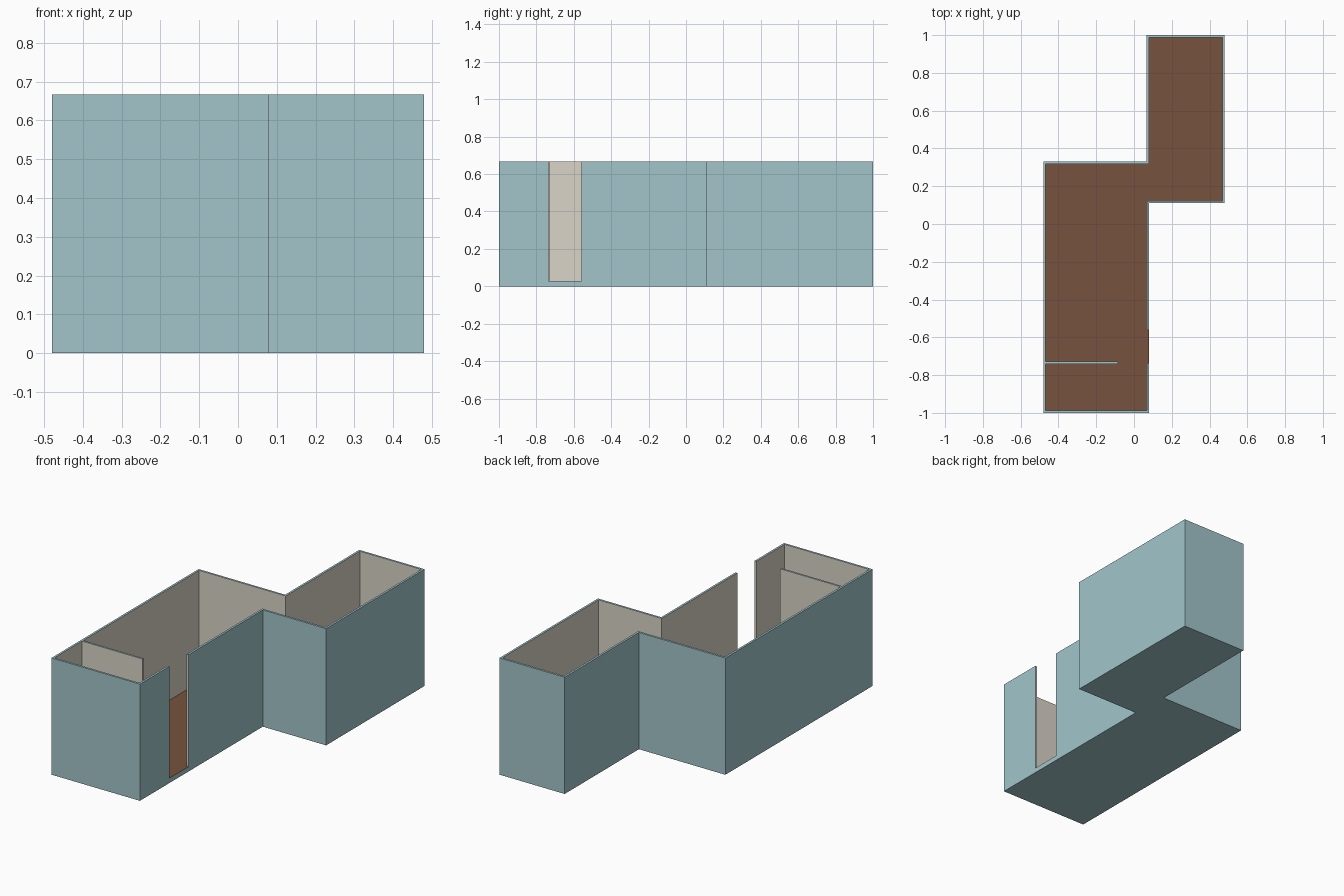
import bpy, bmesh
from mathutils import Vector

if "Cube" in bpy.data.objects:
    bpy.data.objects.remove(bpy.data.objects["Cube"])

H, F, T = 0.667, 0.028, 0.012   # wall top, floor level, wall thickness


def material(name, color):
    m = bpy.data.materials.new(name)
    m.diffuse_color = (*color, 1)
    m.use_nodes = True
    m.node_tree.nodes["Principled BSDF"].inputs["Base Color"].default_value = m.diffuse_color
    return m


MATS = [material("exterior_teal", (0.36, 0.56, 0.59)),
        material("interior_beige", (0.70, 0.66, 0.58)),
        material("floor_brown", (0.18, 0.085, 0.047))]
TEAL, BEIGE, BROWN = range(3)


def finish(name, bm):
    bmesh.ops.remove_doubles(bm, verts=bm.verts, dist=1e-5)
    bmesh.ops.recalc_face_normals(bm, faces=bm.faces)
    me = bpy.data.meshes.new(name)
    bm.to_mesh(me)
    bm.free()
    for m in MATS:
        me.materials.append(m)
    ob = bpy.data.objects.new(name, me)
    bpy.context.collection.objects.link(ob)


def face(bm, pts, mat):
    bm.faces.new([bm.verts.new(p) for p in pts]).material_index = mat


# Room shell: outer wall path runs counterclockwise from one door jamb to the other
outer = [Vector(p) for p in [(0.08, -0.56), (0.08, 0.11), (0.48, 0.11), (0.48, 1),
                             (0.067, 1), (0.067, 0.33), (-0.48, 0.33), (-0.48, -1),
                             (0.08, -1), (0.08, -0.735)]]
dirs = [(b - a).normalized() for a, b in zip(outer, outer[1:])]
inward = [Vector((-d.y, d.x)) for d in dirs]
inner = [p.copy() for p in outer]
for i, n in enumerate(inward):
    if i > 0:
        inner[i] += n * T
    if i < len(inward) - 1:
        inner[i + 1] += n * T
inner[0] += inward[0] * T
inner[-1] += inward[-1] * T


def at(p, z):
    return (p.x, p.y, z)


bm = bmesh.new()
last = len(outer) - 2
for i in range(last + 1):
    a, b, c, d = outer[i], outer[i + 1], inner[i + 1], inner[i]
    side = [at(a, 0), at(b, 0)]
    if i == last:
        side.append(at(b, F))
    side += [at(b, H), at(a, H)]
    if i == 0:
        side.append(at(a, F))
    face(bm, side, TEAL)
    face(bm, [at(c, F), at(d, F), at(d, H), at(c, H)], BEIGE)
    face(bm, [at(a, H), at(b, H), at(c, H), at(d, H)], TEAL)
# Door jambs and threshold
for k in (0, -1):
    o, n = outer[k], inner[k]
    face(bm, [at(o, F), at(n, F), at(n, H), at(o, H)], BEIGE)
face(bm, [at(outer[-1], 0), at(outer[0], 0), at(outer[0], F), at(outer[-1], F)], TEAL)
# Floor and underside
face(bm, [at(p, F) for p in [outer[0], *inner, outer[-1]]], BROWN)
face(bm, [at(p, 0) for p in reversed(outer)], TEAL)
finish("room_shell", bm)

# Partition wall beside the door
bm = bmesh.new()
bmesh.ops.create_cube(bm, size=1)
x0, x1, y0, y1 = -0.468, -0.085, -0.74, -0.729
for v in bm.verts:
    v.co = (x1 if v.co.x > 0 else x0, y1 if v.co.y > 0 else y0, H if v.co.z > 0 else F)
bm.normal_update()
for f in bm.faces:
    f.material_index = TEAL if f.normal.z > 0.5 else BEIGE
finish("partition_wall", bm)
